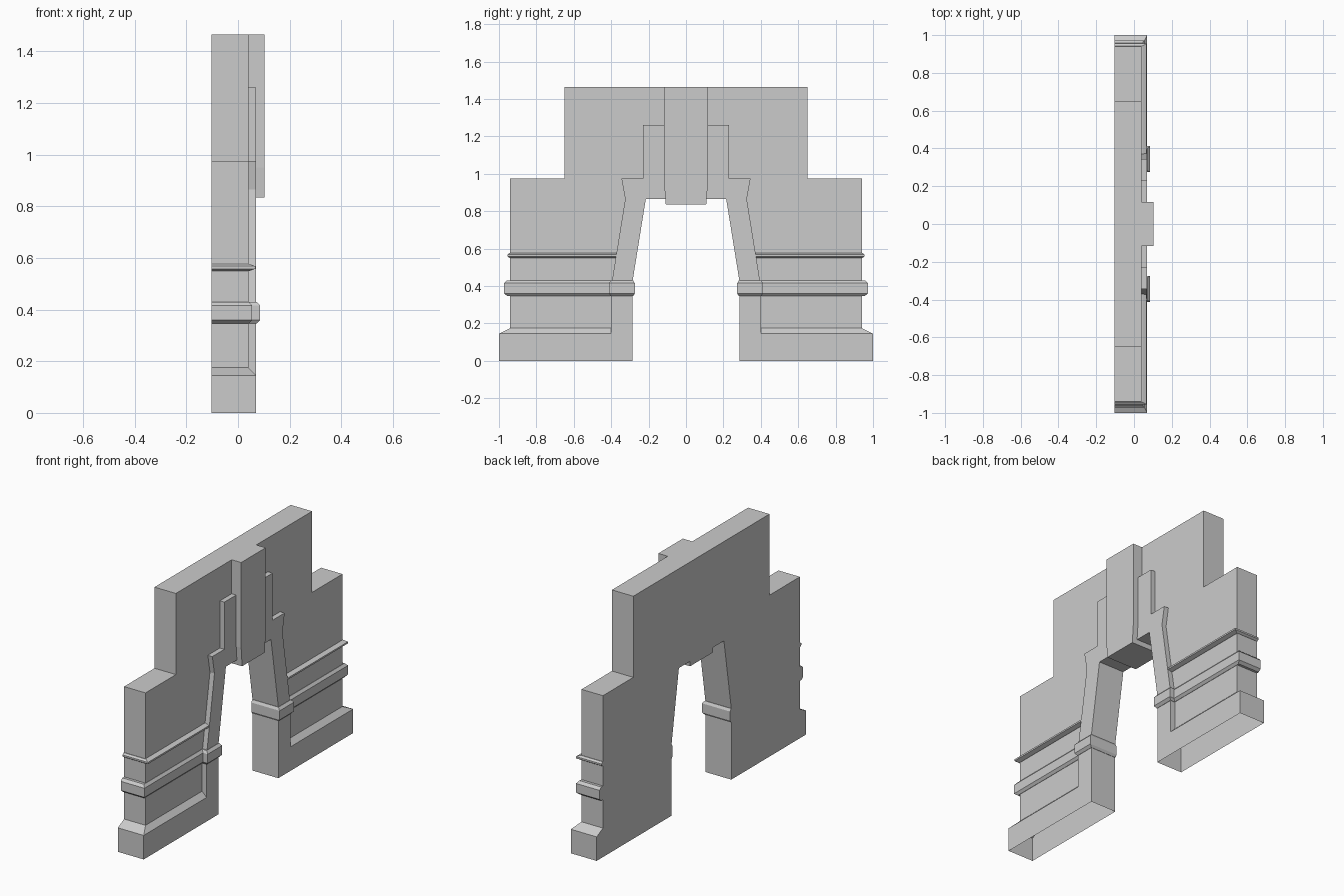
import bpy, bmesh

if "Cube" in bpy.data.objects:
    bpy.data.objects.remove(bpy.data.objects["Cube"])

BACK, WALL, TRIM, KEY = -0.103, 0.04, 0.07, 0.103


def finish(name, bm):
    bmesh.ops.recalc_face_normals(bm, faces=bm.faces)
    me = bpy.data.meshes.new(name)
    bm.to_mesh(me)
    bm.free()
    ob = bpy.data.objects.new(name, me)
    bpy.context.collection.objects.link(ob)
    return ob


def loft(name, rings):
    """Closed solid through rings of matching points."""
    bm = bmesh.new()
    loops = [[bm.verts.new(p) for p in r] for r in rings]
    n = len(loops[0])
    bm.faces.new(loops[0])
    bm.faces.new(loops[-1])
    for a, b in zip(loops, loops[1:]):
        for i in range(n):
            j = (i + 1) % n
            bm.faces.new((a[i], a[j], b[j], b[i]))
    return finish(name, bm)


def profile(name, half, x0, x1):
    """Extrude a y-z outline, mirrored about y = 0, along x."""
    full = half + [(-y, z) for y, z in reversed(half)]
    return loft(name, [[(x, y, z) for y, z in full] for x in (x0, x1)])


def moulding(name, side, sections):
    """Stack of rectangles (z, front x, inner y, outer y), all flush at the back."""
    return loft(name, [[(BACK, side * a, z), (x, side * a, z), (x, side * b, z), (BACK, side * b, z)]
                       for z, x, a, b in sections])


# Stepped wall with the tapered opening
wall = profile("arch_wall", [(.215, .865), (.285, .43), (.285, 0), (.94, 0),
                             (.94, .975), (.65, .975), (.65, 1.465)], BACK, WALL)

# Raised surround, keystone and plinths, fused into the wall
parts = [
    profile("surround", [(.215, .865), (.285, .43), (.285, 0), (.40, 0), (.40, .40),
                         (.325, .865), (.345, .975), (.23, .975), (.23, 1.26)], -.05, TRIM),
    profile("keystone", [(.108, .835), (.117, .95), (.117, 1.465)], BACK, KEY),
]
for side in (-1, 1):
    parts.append(moulding("plinth", side, [(0, TRIM, .30, 1), (.145, TRIM, .30, 1),
                                           (.175, WALL, .30, .94)]))
bpy.context.view_layer.objects.active = wall
for part in parts:
    mod = wall.modifiers.new("fuse", 'BOOLEAN')
    mod.operation, mod.solver, mod.object = 'UNION', 'EXACT', part
    bpy.ops.object.modifier_apply(modifier=mod.name)
    bpy.data.objects.remove(part)

# Open underside of the legs
bm = bmesh.new()
bm.from_mesh(wall.data)
under = [f for f in bm.faces if all(abs(v.co.z) < 1e-4 for v in f.verts)]
bmesh.ops.delete(bm, geom=under, context='FACES')
bm.to_mesh(wall.data)
bm.free()

# String courses and the caps on the jambs
for side, tag in ((-1, "left"), (1, "right")):
    moulding("upper_band_" + tag, side, [(.55, .045, .35, .943), (.558, .067, .35, .955),
                                         (.568, .067, .35, .955), (.577, .045, .35, .943)])
    moulding("lower_band_" + tag, side, [(.346, .042, .36, .955), (.36, .055, .36, .972),
                                         (.415, .055, .36, .972), (.43, .042, .36, .957)])
    moulding("jamb_cap_" + tag, side, [(.346, .072, .283, .402), (.36, .086, .274, .412),
                                       (.415, .086, .274, .412), (.43, .072, .283, .402)])
